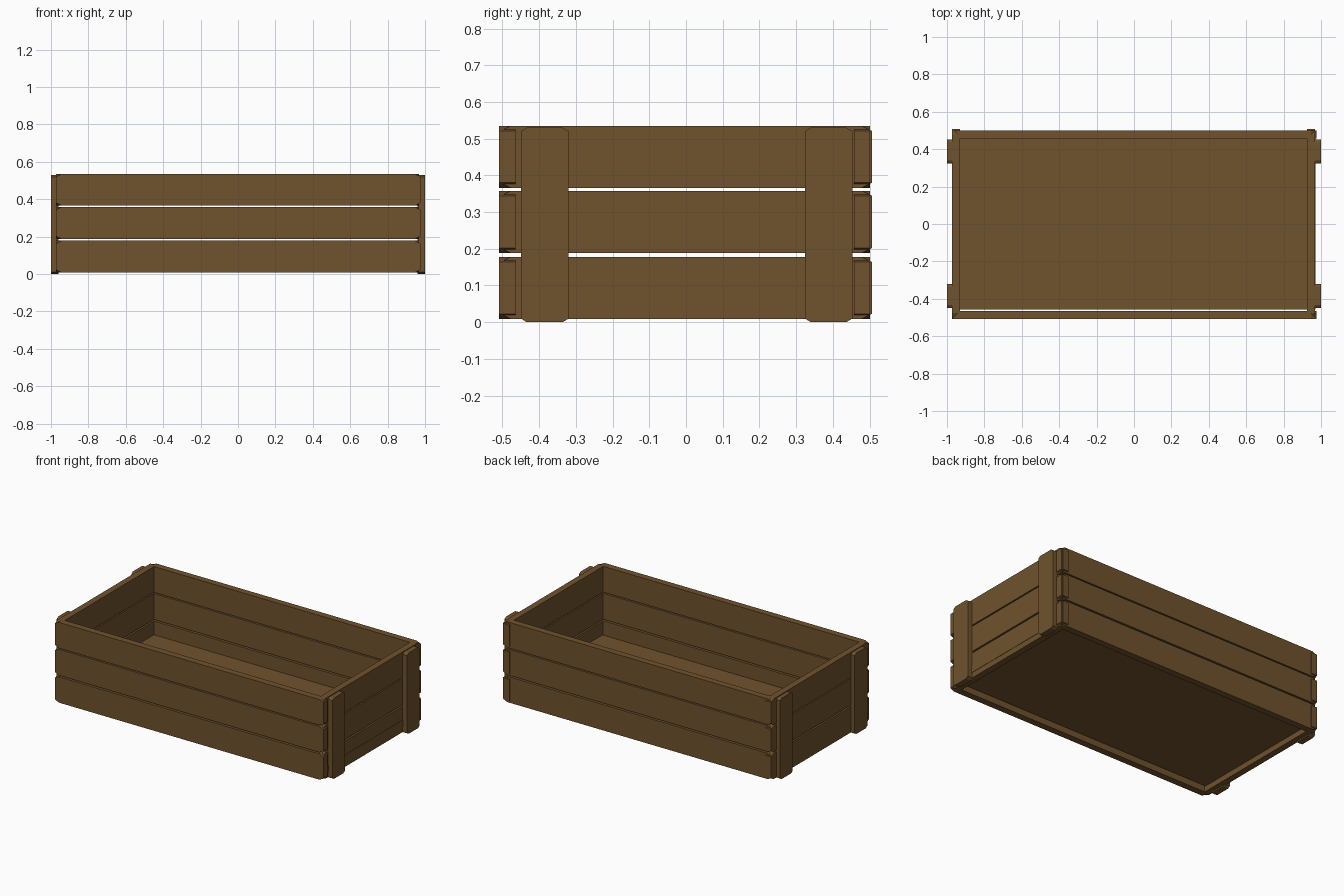
import bpy, bmesh
from mathutils import Vector

if "Cube" in bpy.data.objects:
    bpy.data.objects.remove(bpy.data.objects["Cube"])

wood = bpy.data.materials.new("wood")
wood.diffuse_color = (0.16, 0.085, 0.027, 1)
wood.use_nodes = True
wood.node_tree.nodes["Principled BSDF"].inputs["Base Color"].default_value = wood.diffuse_color


def board(name, axis, span, depth, height, cut=(0.0, 0.0)):
    """Flat board along x or y (span), thick across (depth), with clipped corners."""
    a0, a1 = span
    z0, z1 = height
    ca, cz = cut
    if ca:
        outline = [(a0 + ca, z0), (a1 - ca, z0), (a1, z0 + cz), (a1, z1 - cz),
                   (a1 - ca, z1), (a0 + ca, z1), (a0, z1 - cz), (a0, z0 + cz)]
    else:
        outline = [(a0, z0), (a1, z0), (a1, z1), (a0, z1)]

    def place(a, d, z):
        return (a, d, z) if axis == 'x' else (d, a, z)

    bm = bmesh.new()
    face = bm.faces.new([bm.verts.new(place(a, depth[0], z)) for a, z in outline])
    ext = bmesh.ops.extrude_face_region(bm, geom=[face])
    moved = [v for v in ext["geom"] if isinstance(v, bmesh.types.BMVert)]
    bmesh.ops.translate(bm, verts=moved, vec=Vector(place(0, depth[1] - depth[0], 0)))
    bmesh.ops.recalc_face_normals(bm, faces=bm.faces)
    mesh = bpy.data.meshes.new(name)
    bm.to_mesh(mesh)
    bm.free()
    mesh.materials.append(wood)
    obj = bpy.data.objects.new(name, mesh)
    bpy.context.collection.objects.link(obj)
    return obj


# Three rows of slats around the box, overlapping at the corners
rows = [(0.009, 0.178), (0.188, 0.358), (0.366, 0.535)]
for i, row in enumerate(rows, 1):
    board(f"front_slat_{i}", 'x', (-0.972, 0.975), (-0.509, -0.465), row, (0.028, 0.014))
    board(f"back_slat_{i}", 'x', (-0.972, 0.975), (0.458, 0.501), row, (0.028, 0.014))
    board(f"left_slat_{i}", 'y', (-0.505, 0.507), (-0.972, -0.930), row, (0.028, 0.014))
    board(f"right_slat_{i}", 'y', (-0.505, 0.507), (0.926, 0.968), row, (0.028, 0.014))

# Upright battens on the two ends
for end, depth in (("left", (-1.0, -0.960)), ("right", (0.960, 1.0))):
    board(f"{end}_front_batten", 'y', (-0.450, -0.320), depth, (0.0, 0.530), (0.016, 0.010))
    board(f"{end}_back_batten", 'y', (0.324, 0.453), depth, (0.0, 0.530), (0.016, 0.010))

# Floor panel, just showing through the right end
board("floor_panel", 'x', (-0.965, 0.970), (-0.458, 0.470), (0.045, 0.088))
